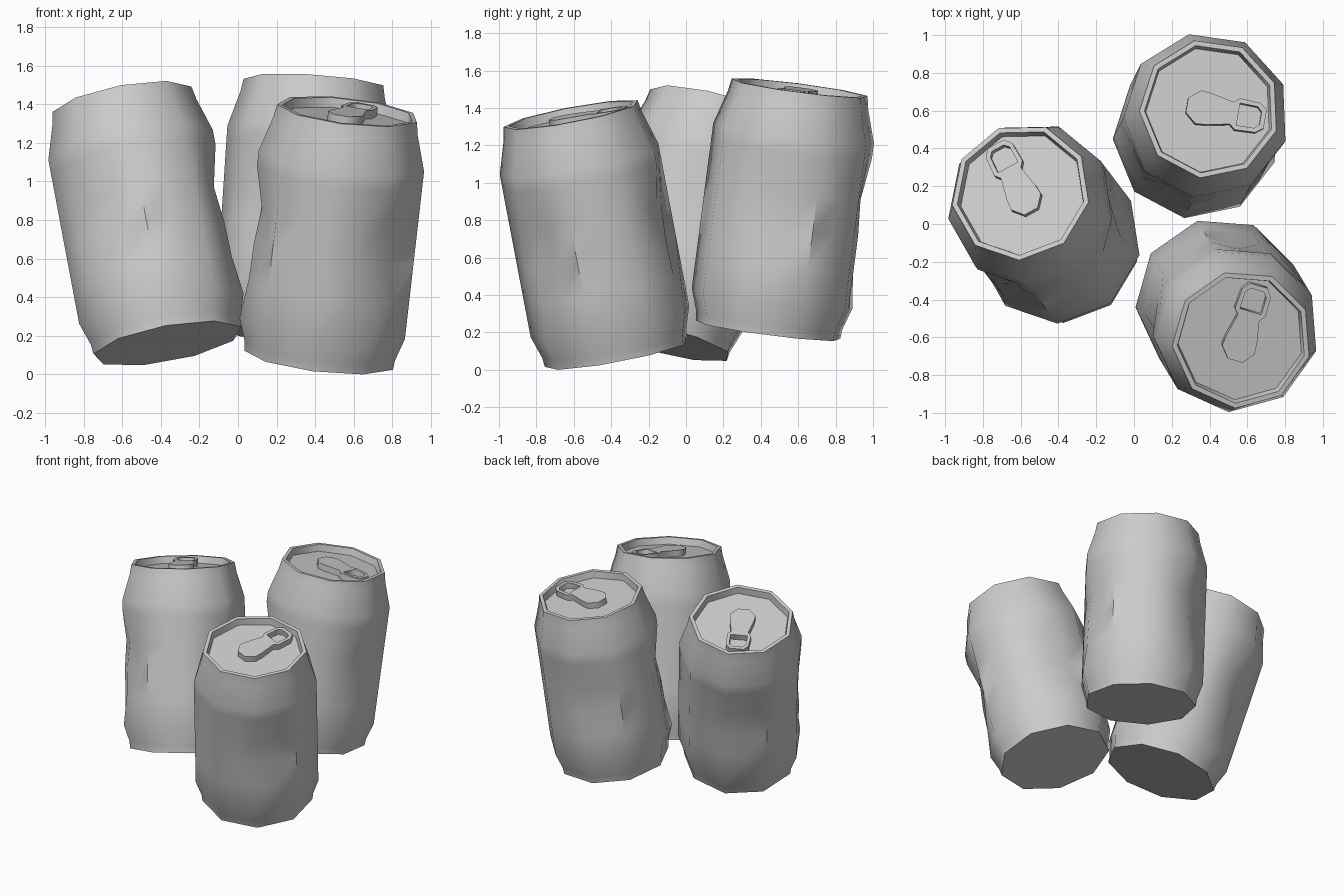
import bpy, bmesh, math
from mathutils import Vector, Matrix

if "Cube" in bpy.data.objects:
    bpy.data.objects.remove(bpy.data.objects["Cube"])

H = 1.31          # can height
COLS = 18         # nine flat sides, each with a midpoint column
# (radius, height): base, flared foot, body rows, shoulder, rim, recessed lid
PROFILE = [(0.395, 0.0), (0.40, 0.05), (0.44, 0.17), (0.44, 0.38), (0.44, 0.57), (0.44, 0.76),
           (0.44, 0.98), (0.44, 1.06), (0.385, 1.24), (0.372, H), (0.345, H),
           (0.335, H - 0.05)]
# dent: (column offset, row) -> inward push, repeated three times around
DENT = {(0, 5): 0.05, (1, 5): 0.03, (0, 4): 0.03, (1, 4): 0.045, (0, 3): 0.025, (-1, 5): 0.012}


def ring_point(r, z, c):
    """Point on a nine-sided ring; odd columns sit at the middle of a side."""
    a = math.tau * c / COLS
    if c % 2:
        r *= math.cos(math.pi / 9)
    return Vector((r * math.cos(a), r * math.sin(a), z))


def make_can(name, frame):
    bm = bmesh.new()
    rings = [[bm.verts.new(ring_point(r, z, c)) for c in range(COLS)] for r, z in PROFILE]
    for lo, hi in zip(rings, rings[1:]):
        for c in range(COLS):
            d = (c + 1) % COLS
            bm.faces.new((lo[c], lo[d], hi[d], hi[c]))
    bm.faces.new(rings[0][::-1])
    bm.faces.new(rings[-1])
    # crumpled dents
    for k in range(3):
        for (dc, row), push in DENT.items():
            v = rings[row][(6 * k + dc) % COLS]
            v.co -= Vector((v.co.x, v.co.y, 0)).normalized() * push
    bmesh.ops.recalc_face_normals(bm, faces=bm.faces)
    me = bpy.data.meshes.new(name)
    bm.to_mesh(me)
    bm.free()
    ob = bpy.data.objects.new(name, me)
    bpy.context.collection.objects.link(ob)
    ob.matrix_world = frame
    activate(ob)
    bpy.ops.object.shade_smooth_by_angle(angle=math.radians(48))


def activate(ob):
    bpy.ops.object.select_all(action='DESELECT')
    ob.select_set(True)
    bpy.context.view_layer.objects.active = ob


def make_tab(name, frame):
    # pull tab outline (mirrored half) with a finger hole
    outer = [(-0.12, 0.04), (-0.06, 0.09), (0.0, 0.085), (0.12, 0.06), (0.15, 0.085),
             (0.26, 0.08), (0.30, 0.05)]
    hole = [(0.155, 0.06), (0.25, 0.058), (0.275, 0.035)]
    cu = bpy.data.curves.new(name, 'CURVE')
    cu.dimensions = '2D'
    cu.fill_mode = 'BOTH'
    cu.extrude = 0.0225
    for half in (outer, hole):
        pts = half + [(x, -y) for x, y in reversed(half)]
        sp = cu.splines.new('POLY')
        sp.points.add(len(pts) - 1)
        for p, (x, y) in zip(sp.points, pts):
            p.co = (x, y, 0, 1)
        sp.use_cyclic_u = True
    ob = bpy.data.objects.new(name, cu)
    bpy.context.collection.objects.link(ob)
    ob.matrix_world = (frame @ Matrix.Translation((0, 0, H - 0.0275))
                       @ Matrix.Rotation(math.radians(8), 4, 'Z'))
    activate(ob)
    bpy.ops.object.convert(target='MESH')


# three tilted cans: base centre, top centre, turn about own axis
CANS = [("left", (-0.365, -0.14, 0.16), (-0.60, 0.17, 1.41), 110),
        ("front", (0.425, -0.368, 0.085), (0.572, -0.612, 1.37), 65),
        ("back", (0.315, 0.441, 0.21), (0.40, 0.61, 1.51), -18)]

for label, base, top, turn in CANS:
    axis = (Vector(top) - Vector(base)).normalized()
    tilt = Vector((0, 0, 1)).rotation_difference(axis).to_matrix().to_4x4()
    frame = (Matrix.Translation(base) @ tilt @ Matrix.Rotation(math.radians(turn), 4, 'Z'))
    make_can(label + "_can_body", frame)
    make_tab(label + "_can_pull_tab", frame)
